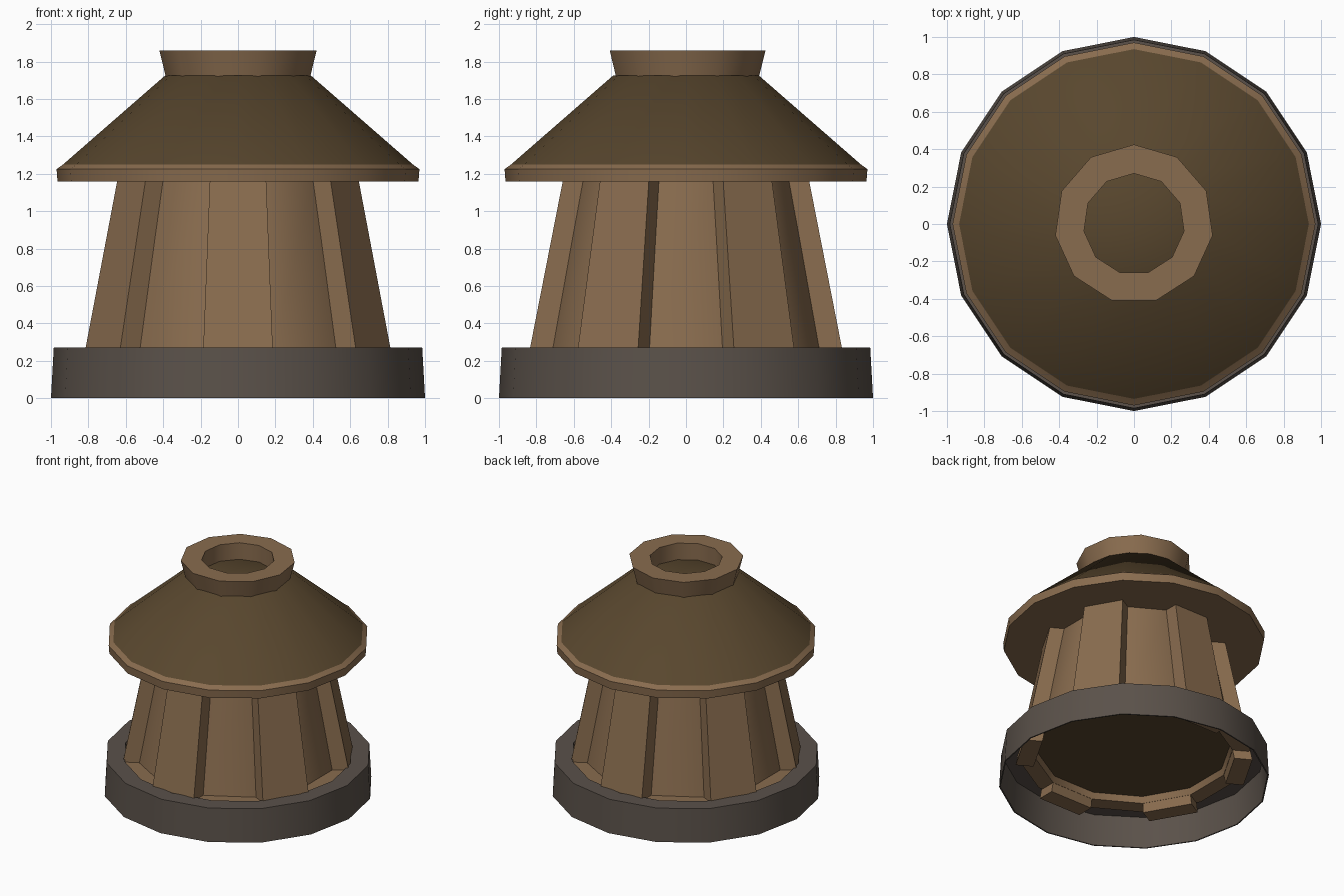
import bpy, bmesh, math

if "Cube" in bpy.data.objects:
    bpy.data.objects.remove(bpy.data.objects["Cube"])


def material(name, rgb):
    m = bpy.data.materials.new(name)
    m.diffuse_color = (*rgb, 1)
    m.use_nodes = True
    m.node_tree.nodes["Principled BSDF"].inputs["Base Color"].default_value = m.diffuse_color
    return m


LIGHT = material("light_wood", (0.25, 0.15, 0.077))
DARK = material("dark_wood", (0.098, 0.062, 0.027))
GREY = material("grey_stone", (0.103, 0.083, 0.068))


def finish(name, bm, mats, angle):
    bmesh.ops.remove_doubles(bm, verts=bm.verts, dist=1e-5)
    bmesh.ops.recalc_face_normals(bm, faces=bm.faces)
    me = bpy.data.meshes.new(name)
    for f in bm.faces:
        f.smooth = True
    bm.to_mesh(me)
    bm.free()
    for m in mats:
        me.materials.append(m)
    me.set_sharp_from_angle(angle=math.radians(angle))
    ob = bpy.data.objects.new(name, me)
    bpy.context.collection.objects.link(ob)
    return ob


def lathe(name, profile, sides, start, mats, seg_mats=None, angle=35):
    """Spin an (r, z) profile; seg_mats gives the material of each segment."""
    bm = bmesh.new()
    rings = []
    for r, z in profile:
        if r == 0:
            rings.append([bm.verts.new((0, 0, z))] * sides)
            continue
        a0 = math.radians(start)
        rings.append([bm.verts.new((r * math.cos(a0 + math.tau * i / sides),
                                    r * math.sin(a0 + math.tau * i / sides), z))
                      for i in range(sides)])
    for k in range(len(rings) - 1):
        a, b = rings[k], rings[k + 1]
        for i in range(sides):
            j = (i + 1) % sides
            vs = list(dict.fromkeys((a[i], a[j], b[j], b[i])))
            f = bm.faces.new(vs)
            f.material_index = seg_mats[k] if seg_mats else 0
    return finish(name, bm, mats, angle)


# Thin open-bottomed stone base ring
lathe("base_ring", [(0.99, 0), (1.0, 0), (0.985, 0.27), (0.85, 0.27),
                    (0.85, 0.25), (0.975, 0.25), (0.99, 0)],
      16, 0, [GREY])

# Tapered body with a low flange and a recessed floor underneath
lathe("body", [(0, 0.28), (0.715, 0.28), (0.73, 0.23), (0.86, 0.23), (0.86, 0.25),
               (0.74, 0.25), (0.57, 1.17), (0, 1.17)],
      12, 15, [LIGHT, DARK], [1, 0, 0, 0, 0, 0, 0])

# Six tapered planks leaning on the body
bm = bmesh.new()
for k in range(6):
    a = math.radians(30 + 60 * k)
    c, s = math.cos(a), math.sin(a)
    rings = []
    for z, outer, inner, w in ((0.16, 0.855, 0.72, 0.19), (1.18, 0.655, 0.53, 0.15)):
        rings.append([bm.verts.new((r * c - t * s, r * s + t * c, z))
                      for r, t in ((outer, -w), (outer, w), (inner, w), (inner, -w))])
    lo, hi = rings
    bm.faces.new(lo[::-1])
    bm.faces.new(hi)
    for i in range(4):
        j = (i + 1) % 4
        bm.faces.new((lo[i], lo[j], hi[j], hi[i]))
finish("planks", bm, [LIGHT], 30)

# Conical roof with a light rim and underside
lathe("roof", [(0, 1.16), (0.965, 1.16), (0.97, 1.225), (0.935, 1.25),
               (0.39, 1.725), (0, 1.725)],
      16, 0, [LIGHT, DARK], [0, 0, 0, 1, 1], 50)

# Flared collar around the top opening
lathe("top_collar", [(0.385, 1.70), (0.425, 1.86), (0.27, 1.86), (0.27, 1.70),
                     (0.385, 1.70)],
      11, 90, [LIGHT])
